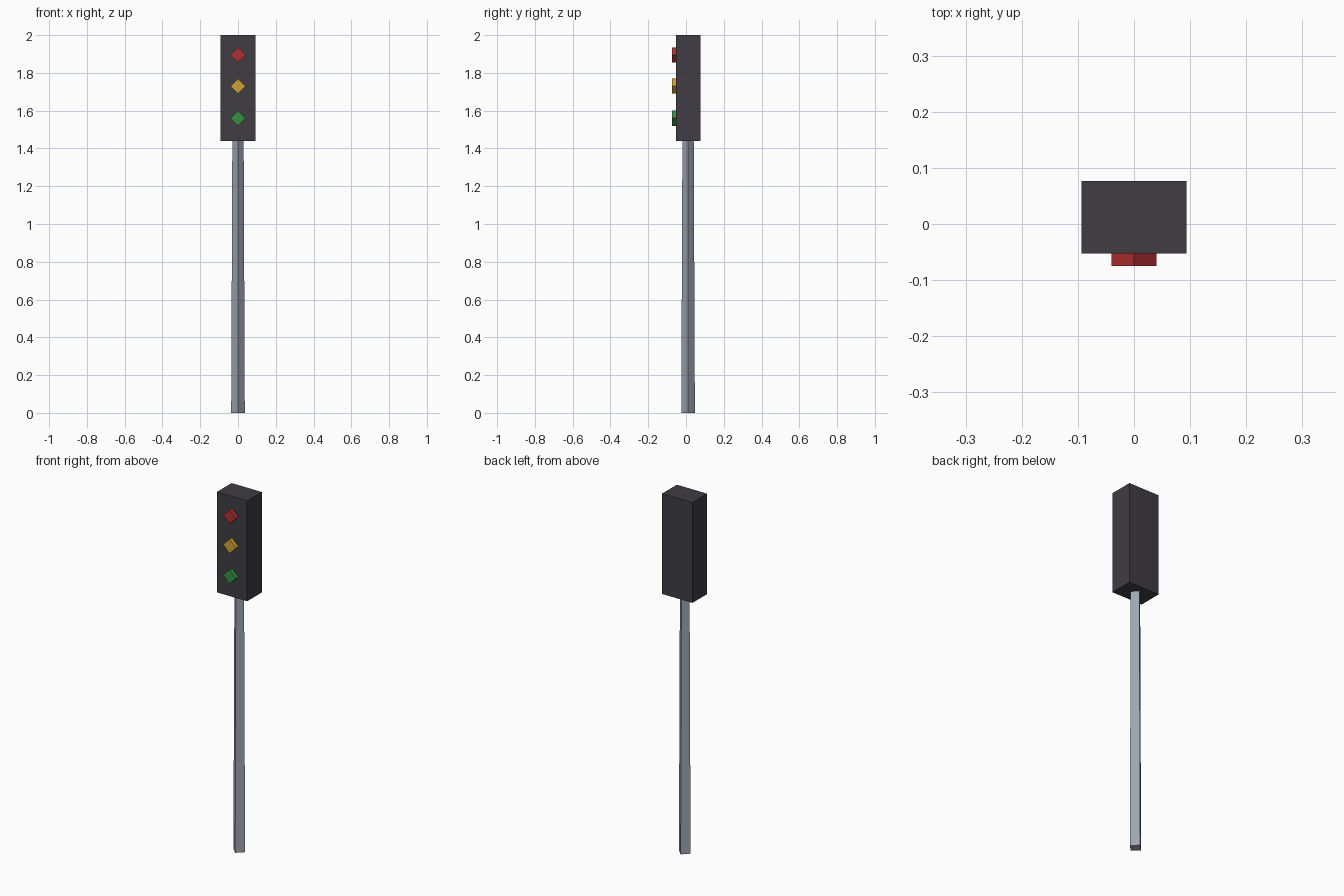
import bpy
from math import pi

cube = bpy.data.objects.get("Cube")
if cube:
    bpy.data.objects.remove(cube, do_unlink=True)

CENTRE_Y = 0.011  # shared axis of pole and housing


def make_material(name, rgb):
    mat = bpy.data.materials.new(name)
    mat.use_nodes = True
    mat.diffuse_color = (*rgb, 1)
    mat.node_tree.nodes["Principled BSDF"].inputs["Base Color"].default_value = (*rgb, 1)
    return mat


def finish(name, mat):
    obj = bpy.context.object
    obj.name = obj.data.name = name
    obj.data.materials.append(mat)
    return obj


# Tapered four-sided pole, corners facing the axes
pole_height = 1.44
bpy.ops.mesh.primitive_cone_add(vertices=4, radius1=0.036, radius2=0.03,
                                depth=pole_height,
                                location=(0, CENTRE_Y, pole_height / 2))
finish("pole", make_material("grey metal", (0.35, 0.38, 0.44)))

# Signal housing
bpy.ops.mesh.primitive_cube_add(size=1, location=(0, CENTRE_Y + 0.001, 1.72))
housing = finish("signal_housing", make_material("charcoal", (0.05, 0.046, 0.056)))
housing.scale = (0.187, 0.13, 0.56)

# Diamond lamps on the front face
lamps = [
    ("red", 1.895, (0.45, 0.03, 0.033)),
    ("amber", 1.73, (0.64, 0.36, 0.033)),
    ("green", 1.56, (0.033, 0.29, 0.06)),
]
for colour, height, rgb in lamps:
    bpy.ops.mesh.primitive_cylinder_add(vertices=4, radius=0.04, depth=0.024,
                                        location=(0, -0.063, height),
                                        rotation=(pi / 2, 0, 0))
    finish(colour + "_lamp", make_material(colour, rgb))
